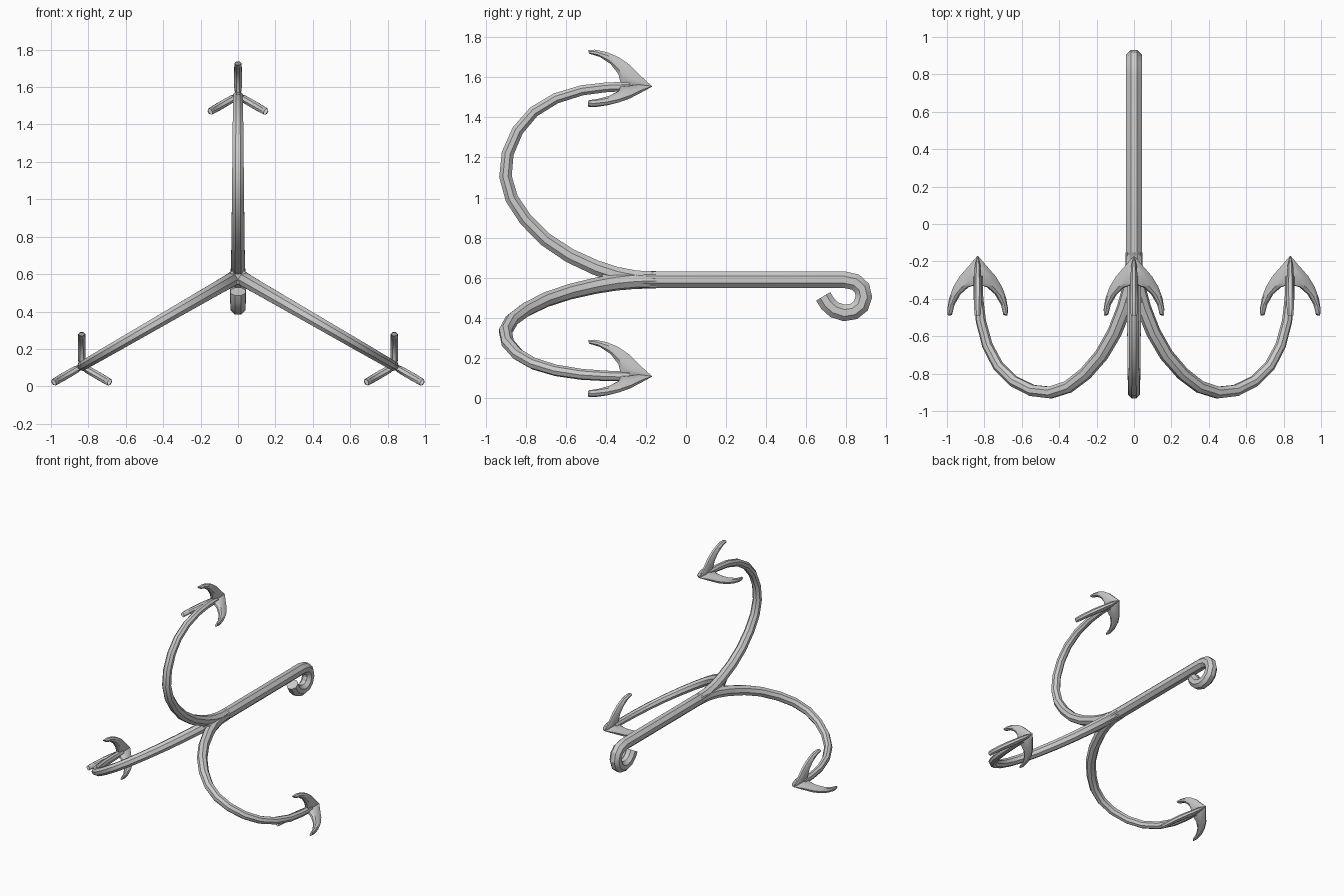
import bpy, bmesh, math
from mathutils import Vector, Matrix

if "Cube" in bpy.data.objects:
    bpy.data.objects.remove(bpy.data.objects["Cube"])

CZ = 0.59          # height of the shank axis
REACH = 0.965      # radial distance of the barbed heads
SIDES = 8


def loft(bm, rings):
    """Skin a list of closed rings and cap both ends."""
    vs = [[bm.verts.new(p) for p in r] for r in rings]
    for a, b in zip(vs, vs[1:]):
        for i in range(SIDES):
            j = (i + 1) % SIDES
            bm.faces.new((a[i], a[j], b[j], b[i]))
    bm.faces.new(vs[0][::-1])
    bm.faces.new(vs[-1])


def ring(center, across, half_width):
    """Octagon spanned by 'across' (in the YZ plane) and the X axis."""
    out = []
    for i in range(SIDES):
        a = math.tau * (i + 0.5) / SIDES
        k = 1 / math.cos(math.pi / SIDES)
        out.append(center + across * math.cos(a) * k
                   + Vector((half_width * math.sin(a) * k, 0, 0)))
    return out


def tube(bm, path, r0, r1):
    """Octagonal tapering tube along (y, z) points."""
    pts = [Vector((0, y, z)) for y, z in path]
    rings = []
    for i, p in enumerate(pts):
        t = (pts[min(i + 1, len(pts) - 1)] - pts[max(i - 1, 0)]).normalized()
        r = r0 + (r1 - r0) * i / (len(pts) - 1)
        rings.append(ring(p, Vector((0, -t.z, t.y)) * r, r))
    loft(bm, rings)


def finish(bm, name):
    bmesh.ops.recalc_face_normals(bm, faces=bm.faces)
    me = bpy.data.meshes.new(name)
    bm.to_mesh(me)
    bm.free()
    ob = bpy.data.objects.new(name, me)
    bpy.context.collection.objects.link(ob)
    bpy.ops.object.select_all(action='DESELECT')
    ob.select_set(True)
    bpy.context.view_layer.objects.active = ob
    bpy.ops.object.shade_smooth_by_angle(angle=math.radians(30))
    return ob


# Shank with the curled rope eye
shank = [(-0.42, 0), (-0.2, 0), (0.79, 0), (0.845, -0.012), (0.878, -0.042),
         (0.888, -0.085), (0.873, -0.13), (0.838, -0.158), (0.79, -0.166),
         (0.74, -0.15), (0.707, -0.12), (0.685, -0.083)]
bm = bmesh.new()
tube(bm, shank, 0.042, 0.041)
bm.transform(Matrix.Translation((0, 0, CZ)))
finish(bm, "shank")

# Curved arm path and barb stations (outer y, z, inner y, z, half width)
arm = [(-0.15, 0), (-0.25, 0.006), (-0.35, 0.026), (-0.45, 0.06), (-0.58, 0.12),
       (-0.70, 0.2), (-0.8, 0.3), (-0.87, 0.405), (-0.901, 0.515), (-0.89, 0.63),
       (-0.84, 0.745), (-0.76, 0.838), (-0.65, 0.905), (-0.52, 0.945),
       (-0.40, 0.96), (-0.28, 0.965)]
barb = [(-0.17, 0.001, -0.172, -0.001, 0.002), (-0.215, 0.042, -0.24, -0.008, 0.015),
        (-0.28, 0.107, -0.325, 0.01, 0.02), (-0.335, 0.145, -0.337, 0.06, 0.021),
        (-0.395, 0.171, -0.375, 0.11, 0.02), (-0.455, 0.183, -0.43, 0.147, 0.019),
        (-0.49, 0.18, -0.482, 0.163, 0.017)]

# Three arms, each ending in a three-barbed head
for n in range(3):
    turn = (Matrix.Translation((0, 0, CZ))
            @ Matrix.Rotation(math.radians(120 * n), 4, 'Y'))
    bm = bmesh.new()
    tube(bm, arm, 0.041, 0.023)
    bm.transform(turn)
    finish(bm, f"arm_{n + 1}")

    bm = bmesh.new()
    for k in range(3):
        rings = []
        for oy, oz, iy, iz, w in barb:
            o, i = Vector((0, oy, oz)), Vector((0, iy, iz))
            rings.append(ring((o + i) / 2, (o - i) / 2, w))
        spin = Matrix.Rotation(math.radians(120 * k), 3, 'Y')
        loft(bm, [[spin @ p for p in r] for r in rings])
    bm.transform(turn @ Matrix.Translation((0, 0, REACH)))
    finish(bm, f"barbed_head_{n + 1}")
